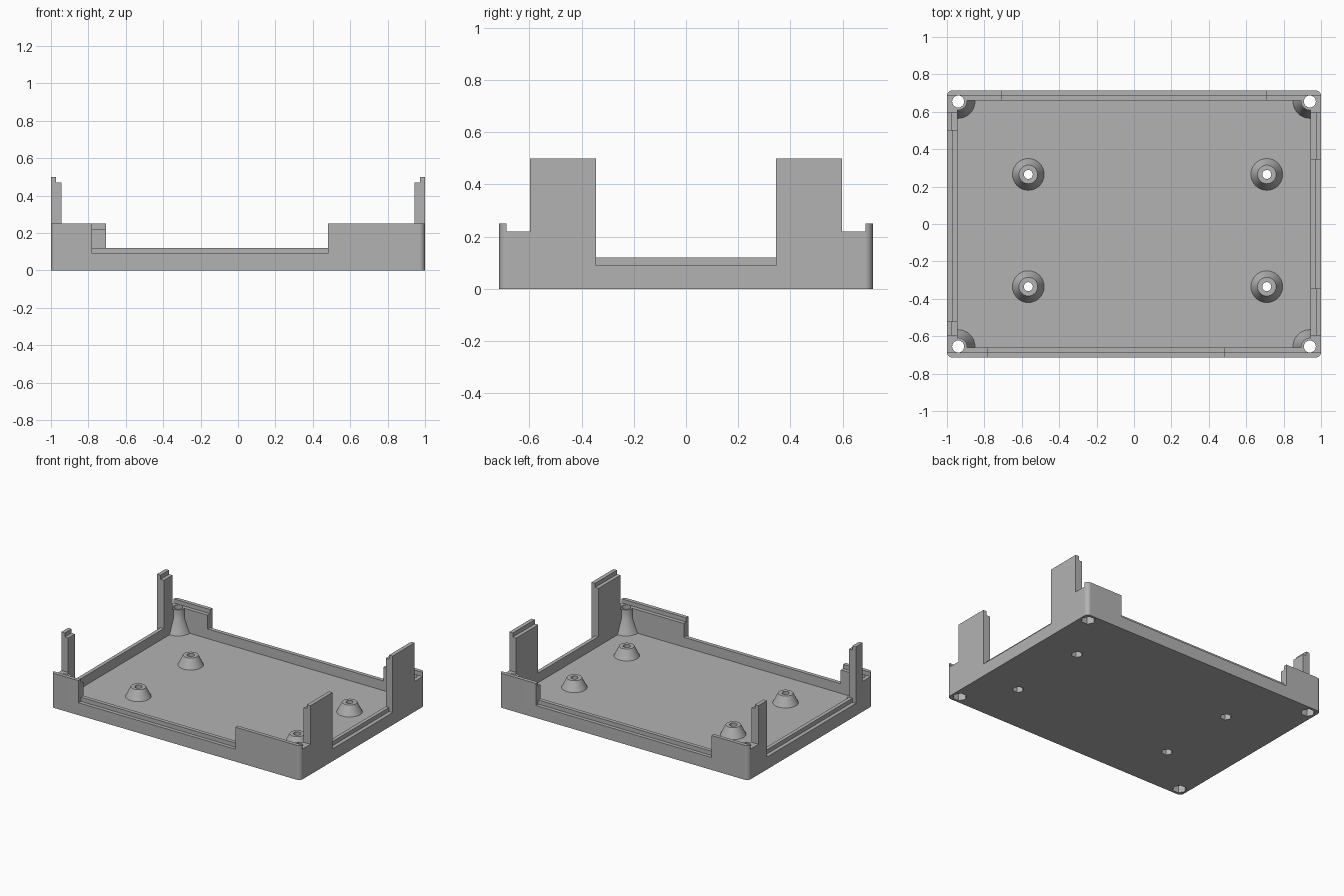
import bpy, bmesh, math

cube = bpy.data.objects.get("Cube")
if cube:
    bpy.data.objects.remove(cube, do_unlink=True)

# Main dimensions
HX, HY, WALL, STEP = 1.0, 0.715, 0.055, 0.03
FLOOR, CORNER_H, TALL_H, LOW_H = 0.05, 0.25, 0.5, 0.12
IX, IY = HX - WALL, HY - WALL
BIG = 2.0

plastic = bpy.data.materials.new("grey_plastic")
plastic.use_nodes = True
grey = (0.45, 0.45, 0.45, 1)
plastic.diffuse_color = grey
plastic.node_tree.nodes["Principled BSDF"].inputs["Base Color"].default_value = grey


def make(name, bm):
    bmesh.ops.recalc_face_normals(bm, faces=bm.faces[:])
    mesh = bpy.data.meshes.new(name)
    bm.to_mesh(mesh)
    bm.free()
    mesh.materials.append(plastic)
    obj = bpy.data.objects.new(name, mesh)
    bpy.context.collection.objects.link(obj)
    return obj


def box(name, xs, ys, zs, radius=0):
    bm = bmesh.new()
    bmesh.ops.create_cube(bm, size=1)
    for v in bm.verts:
        v.co = [min(r) if c < 0 else max(r) for c, r in zip(v.co, (xs, ys, zs))]
    if radius:
        upright = [e for e in bm.edges
                   if abs(e.verts[0].co.z - e.verts[1].co.z) > 0.01]
        bmesh.ops.bevel(bm, geom=upright, offset=radius, segments=6,
                        profile=0.5, affect='EDGES')
    return make(name, bm)


def turned(name, x, y, profile, sides=32):
    """Closed solid of revolution from (radius, height) points."""
    bm = bmesh.new()
    rings = [[bm.verts.new((x + r * math.cos(math.tau * i / sides),
                            y + r * math.sin(math.tau * i / sides), z))
              for i in range(sides)] for r, z in profile]
    for a, b in zip(rings, rings[1:]):
        for i in range(sides):
            j = (i + 1) % sides
            bm.faces.new((a[i], a[j], b[j], b[i]))
    bm.faces.new(rings[0])
    bm.faces.new(rings[-1])
    return make(name, bm)


def cut(target, cutter):
    mod = target.modifiers.new("cut", 'BOOLEAN')
    mod.operation, mod.solver, mod.object = 'DIFFERENCE', 'EXACT', cutter
    bpy.context.view_layer.objects.active = target
    bpy.ops.object.modifier_apply(modifier=mod.name)
    bpy.data.objects.remove(cutter, do_unlink=True)


tray = box("enclosure_tray", (-HX, HX), (-HY, HY), (0, TALL_H), radius=0.03)

corners = [(sx * 0.94, sy * 0.655) for sx in (-1, 1) for sy in (-1, 1)]
mounts = [(x, y) for x in (-0.565, 0.71) for y in (-0.335, 0.265)]

# Cavity, leaving the corner screw posts and board standoffs standing
cavity = box("cavity", (-IX, IX), (-IY, IY), (FLOOR, BIG))
for x, y in corners:
    cut(cavity, turned("post", x, y, [(0.09, 0), (0.09, FLOOR),
                                      (0.047, 0.15), (0.047, CORNER_H - STEP)]))
for x, y in mounts:
    cut(cavity, turned("standoff", x, y, [(0.085, 0), (0.085, FLOOR),
                                          (0.05, LOW_H)]))
cut(tray, cavity)

# Front and back walls: corner height, inner ledge, wide low opening
for s, gap in ((-1, (-0.78, 0.48)), (1, (-0.705, 0.705))):
    lip = s * (HY - STEP + 0.003)
    inner = s * 0.597
    cut(tray, box("top", (-BIG, BIG), (inner, s * BIG), (CORNER_H, BIG)))
    cut(tray, box("ledge", (-BIG, BIG), (inner, lip), (CORNER_H - STEP, BIG)))
    cut(tray, box("opening", gap, (inner, s * BIG), (LOW_H, BIG)))
    cut(tray, box("rebate", gap, (lip, s * BIG), (LOW_H - STEP, BIG)))

# Side walls: tall tabs with an inner step, low opening between them
for s, gap in ((-1, (-0.52, 0.5)), (1, (-0.345, 0.345))):
    lip = s * (HX - STEP + 0.002)
    cut(tray, box("tab_step", (s * 0.9, lip), (-0.65, 0.65), (TALL_H - STEP, BIG)))
    cut(tray, box("opening", (s * 0.9, s * BIG), gap, (LOW_H, BIG)))
    cut(tray, box("rebate", (lip, s * BIG), gap, (LOW_H - STEP, BIG)))

# Screw holes with hexagonal nut pockets underneath
for places, hole, nut, depth in ((corners, 0.032, 0.048, 0.07),
                                 (mounts, 0.024, 0.038, 0.06)):
    for x, y in places:
        cut(tray, turned("screw_hole", x, y, [(hole, -1), (hole, 1)], 24))
        cut(tray, turned("nut_pocket", x, y, [(nut, -1), (nut, depth)], 6))

# Smooth round parts, crisp edges
bpy.ops.object.select_all(action='DESELECT')
tray.select_set(True)
bpy.context.view_layer.objects.active = tray
bpy.ops.object.shade_smooth_by_angle(angle=math.radians(25))
normals = tray.modifiers.new("even_normals", 'WEIGHTED_NORMAL')
normals.keep_sharp = True
